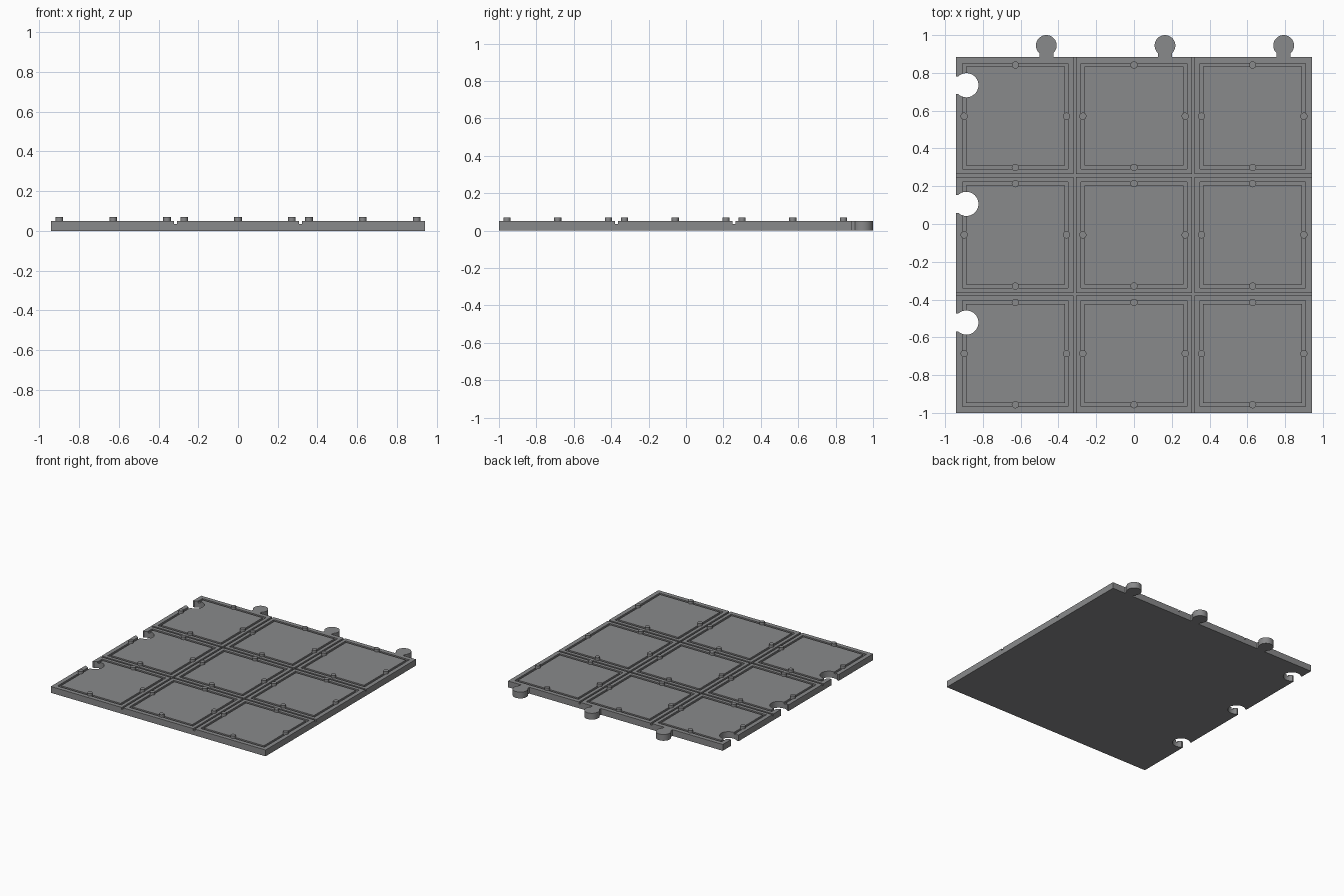
import bpy, bmesh, math

if "Cube" in bpy.data.objects:
    bpy.data.objects.remove(bpy.data.objects["Cube"])

P = 0.6283                     # tile pitch
X0, X1, Y0, Y1 = -0.9425, 0.9425, -1.0, 0.885
TOP = 0.05
CX = [-P, 0.0, P]
CY = [Y0 + P * (i + 0.5) for i in range(3)]
OFF = 0.164                    # connector offset from tile centre
INSET = 0.271                  # stud and groove distance from tile centre

grey = bpy.data.materials.new("grey")
grey.diffuse_color = (0.25, 0.252, 0.256, 1)
grey.use_nodes = True
grey.node_tree.nodes["Principled BSDF"].inputs["Base Color"].default_value = grey.diffuse_color


def make(name, bm):
    bmesh.ops.recalc_face_normals(bm, faces=bm.faces)
    me = bpy.data.meshes.new(name)
    bm.to_mesh(me)
    bm.free()
    ob = bpy.data.objects.new(name, me)
    bpy.context.collection.objects.link(ob)
    me.materials.append(grey)
    return ob


def box(bm, x0, x1, y0, y1, z0, z1):
    v = bmesh.ops.create_cube(bm, size=1)["verts"]
    for p in v:
        p.co = (x1 if p.co.x > 0 else x0, y1 if p.co.y > 0 else y0,
                z1 if p.co.z > 0 else z0)


def frame(bm, cx, cy, r_out, r_in, z0, z1):
    # square ring with four mitred corners
    sq = [(-1, -1), (1, -1), (1, 1), (-1, 1)]
    loops = [[bm.verts.new((cx + a * r, cy + b * r, z)) for a, b in sq]
             for r, z in ((r_out, z0), (r_out, z1), (r_in, z1), (r_in, z0))]
    for k in range(4):
        a, b = loops[k], loops[(k + 1) % 4]
        for i in range(4):
            j = (i + 1) % 4
            bm.faces.new((a[i], a[j], b[j], b[i]))


def arc(cx, cy, r, a0, a1, n=28):
    return [(cx + r * math.cos(a0 + (a1 - a0) * i / n),
             cy + r * math.sin(a0 + (a1 - a0) * i / n)) for i in range(n + 1)]


# outline with round tabs at the back and matching sockets on the left
pts = [(X0, Y0), (X1, Y0), (X1, Y1)]
r, neck = 0.055, 0.037
a = math.asin(neck / r)
for cx in reversed(CX):
    tx = cx + OFF
    pts.append((tx + neck, Y1))
    pts += arc(tx, 1 - r, r, -math.pi / 2 + a, 1.5 * math.pi - a)
    pts.append((tx - neck, Y1))
pts.append((X0, Y1))
r, neck = 0.064, 0.047
a = math.asin(neck / r)
for cy in reversed(CY):
    ny = cy + OFF
    pts.append((X0, ny + neck))
    pts += arc(X0 + 0.055, ny, r, math.pi - a, -math.pi + a)
    pts.append((X0, ny - neck))

bm = bmesh.new()
face = bm.faces.new([bm.verts.new((x, y, 0)) for x, y in pts])
ext = bmesh.ops.extrude_face_region(bm, geom=[face])["geom"]
for v in ext:
    if isinstance(v, bmesh.types.BMVert):
        v.co.z = TOP
base = make("tile_base", bm)

# cutters: seams between tiles and a shallow square channel in each tile
W = 0.007
cutters = []
for s in (-P / 2, P / 2):
    bm = bmesh.new()
    box(bm, s - W, s + W, Y0 - 0.1, Y1 + 0.005, TOP - 0.015, TOP + 0.05)
    cutters.append(make("seam_cutter", bm))
    bm = bmesh.new()
    y = (Y0 + Y1) / 2 + s
    box(bm, X0 - 0.1, X1 + 0.1, y - W, y + W, TOP - 0.015, TOP + 0.05)
    cutters.append(make("seam_cutter", bm))
bm = bmesh.new()
for cx in CX:
    for cy in CY:
        frame(bm, cx, cy, INSET + 0.009, INSET - 0.009, TOP - 0.012, TOP + 0.05)
cutters.append(make("channel_cutter", bm))

for c in cutters:
    c.hide_render = True
    m = base.modifiers.new("cut", "BOOLEAN")
    m.operation, m.solver, m.object = "DIFFERENCE", "EXACT", c
bpy.context.view_layer.update()
cut = bpy.data.meshes.new_from_object(
    base.evaluated_get(bpy.context.evaluated_depsgraph_get()))
base.modifiers.clear()
base.data = cut
for c in cutters:
    bpy.data.objects.remove(c)

# four round studs per tile, standing on the channel
bm = bmesh.new()
for cx in CX:
    for cy in CY:
        for dx, dy in ((1, 0), (-1, 0), (0, 1), (0, -1)):
            v = bmesh.ops.create_cone(bm, cap_ends=True, segments=24, radius1=0.019,
                                      radius2=0.019, depth=0.034)["verts"]
            bmesh.ops.translate(bm, verts=v, vec=(cx + dx * INSET, cy + dy * INSET, 0.053))
studs = make("studs", bm)

# smooth the round walls, keep edges sharp
for ob in (base, studs):
    bpy.ops.object.select_all(action="DESELECT")
    ob.select_set(True)
    bpy.context.view_layer.objects.active = ob
    bpy.ops.object.shade_smooth_by_angle(angle=math.radians(30))
